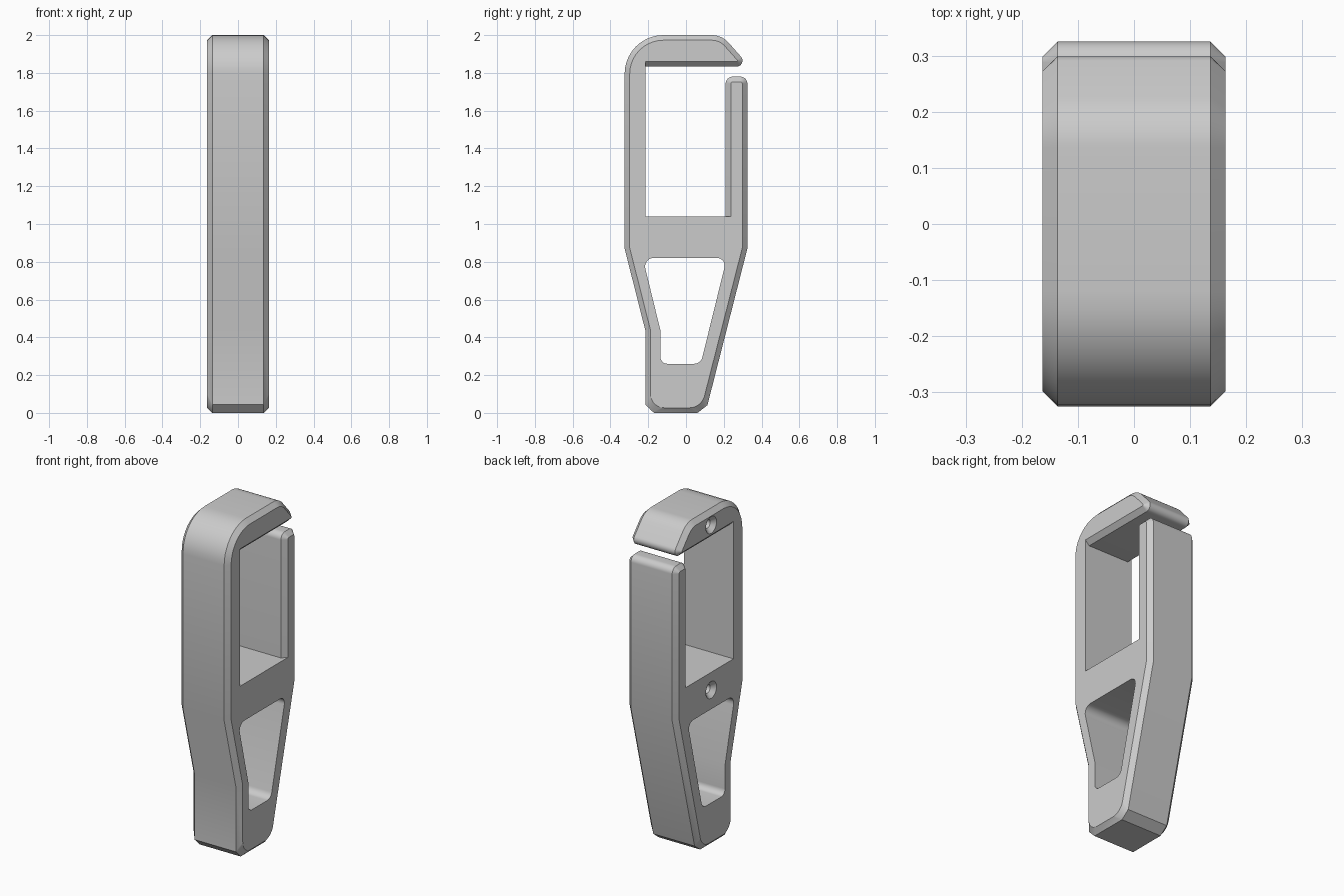
import bpy, bmesh, math
from mathutils import Vector
from mathutils.geometry import intersect_line_line_2d  # noqa: F401

if "Cube" in bpy.data.objects:
    bpy.data.objects.remove(bpy.data.objects["Cube"])

HALF = 0.163      # half thickness along x
BEVEL = 0.027     # edge chamfer

grey = bpy.data.materials.new("light_grey")
grey.diffuse_color = (0.6, 0.6, 0.6, 1)
grey.use_nodes = True
grey.node_tree.nodes["Principled BSDF"].inputs["Base Color"].default_value = grey.diffuse_color

# Side outline, counter-clockwise: y, z, corner radius, straight cut, bevel of next edge
OUTLINE = [
    (-0.215, 0.0, 0.10, 0.045, 1), (0.103, 0.0, 0.11, 0.042, 1),
    (0.325, 0.87, 0, 0, 1), (0.325, 1.78, 0.037, 0, 1),
    (0.21, 1.78, 0.037, 0, 1), (0.21, 1.04, 0, 0, 0),
    (-0.215, 1.04, 0, 0, 0), (-0.215, 1.833, 0, 0, 1),
    (0.338, 1.833, 0.032, 0, 1), (0.19, 2.0, 0.12, 0, 1),
    (-0.325, 2.0, 0.205, 0, 1), (-0.325, 0.87, 0, 0, 1),
    (-0.215, 0.435, 0, 0, 1),
]


def corner(p, v, q, radius, cut=0, steps=10):
    """Points of a rounded (or straight-cut) corner at v."""
    if radius <= 0:
        return [v]
    a, b = (p - v).normalized(), (q - v).normalized()
    if cut:
        return [(v + a * cut).lerp(v + b * cut, i / steps) for i in range(steps + 1)]
    half = math.acos(max(-1, min(1, a.dot(b)))) / 2
    centre = v + (a + b).normalized() * (radius / math.sin(half))
    t = radius / math.tan(half)
    s, e = v + a * t - centre, v + b * t - centre
    sweep = math.pi - 2 * half
    return [centre + (s * math.sin(sweep * (1 - i / steps)) +
                      e * math.sin(sweep * i / steps)) / math.sin(sweep)
            for i in range(steps + 1)]


def profile(inset):
    """Outline with rounded corners, chamfered edges moved inward by inset."""
    n = len(OUTLINE)
    pts = [Vector(o[:2]) for o in OUTLINE]
    dirs = [(pts[(i + 1) % n] - pts[i]).normalized() for i in range(n)]
    moved = []
    for i in range(n):
        d0, d1 = dirs[i - 1], dirs[i]
        p0 = pts[i] + Vector((-d0.y, d0.x)) * inset * OUTLINE[i - 1][4]
        p1 = pts[i] + Vector((-d1.y, d1.x)) * inset * OUTLINE[i][4]
        k = (p1 - p0).cross(d1) / d0.cross(d1)
        moved.append(p0 + d0 * k)
    out = []
    for i, o in enumerate(OUTLINE):
        cut = o[3] if inset == 0 else 0
        out += corner(moved[i - 1], moved[i], moved[(i + 1) % n], o[2] - inset, cut)
    return out


def loft(name, rings):
    """Closed solid through equal-length rings of 3D points."""
    bm = bmesh.new()
    loops = [[bm.verts.new(p) for p in ring] for ring in rings]
    n = len(loops[0])
    for r0, r1 in zip(loops, loops[1:]):
        for i in range(n):
            j = (i + 1) % n
            bm.faces.new((r0[i], r0[j], r1[j], r1[i]))
    bm.faces.new(loops[0][::-1])
    bm.faces.new(loops[-1])
    bmesh.ops.recalc_face_normals(bm, faces=bm.faces)
    mesh = bpy.data.meshes.new(name)
    bm.to_mesh(mesh)
    bm.free()
    ob = bpy.data.objects.new(name, mesh)
    bpy.context.collection.objects.link(ob)
    mesh.materials.append(grey)
    return ob


def at_x(x, pts):
    return [(x, p[0], p[1]) for p in pts]


def circle(x, y, z, r, n=24):
    return [(x, y + r * math.cos(i * math.tau / n), z + r * math.sin(i * math.tau / n))
            for i in range(n)]


# Hook body with chamfered outer edges
full, small = profile(0), profile(BEVEL)
body = loft("hook_body", [at_x(-HALF, small), at_x(-HALF + BEVEL, full),
                          at_x(HALF - BEVEL, full), at_x(HALF, small)])

# Lower tapered window
win = [(-0.135, 0.26, 0.035), (0.078, 0.26, 0.045), (0.216, 0.82, 0.04),
       (-0.229, 0.82, 0.045), (-0.135, 0.435, 0)]
wv = [Vector(w[:2]) for w in win]
hole = []
for i, w in enumerate(win):
    hole += corner(wv[i - 1], wv[i], wv[(i + 1) % len(wv)], w[2], steps=8)
cutters = [loft("window_cutter", [at_x(-0.3, hole), at_x(0.3, hole)])]

# Countersunk screw holes on the left face
for z in (0.935, 1.92):
    cutters.append(loft("screw_hole_cutter", [
        circle(-HALF - 0.01, -0.005, z, 0.06), circle(-HALF + 0.025, -0.005, z, 0.026),
        circle(-HALF + 0.17, -0.005, z, 0.026)]))

bpy.context.view_layer.objects.active = body
body.select_set(True)
for c in cutters:
    mod = body.modifiers.new("cut", 'BOOLEAN')
    mod.operation, mod.solver, mod.object = 'DIFFERENCE', 'EXACT', c
    bpy.ops.object.modifier_apply(modifier=mod.name)
for c in cutters:
    bpy.data.objects.remove(c, do_unlink=True)
bpy.ops.object.shade_smooth_by_angle(angle=math.radians(25))
